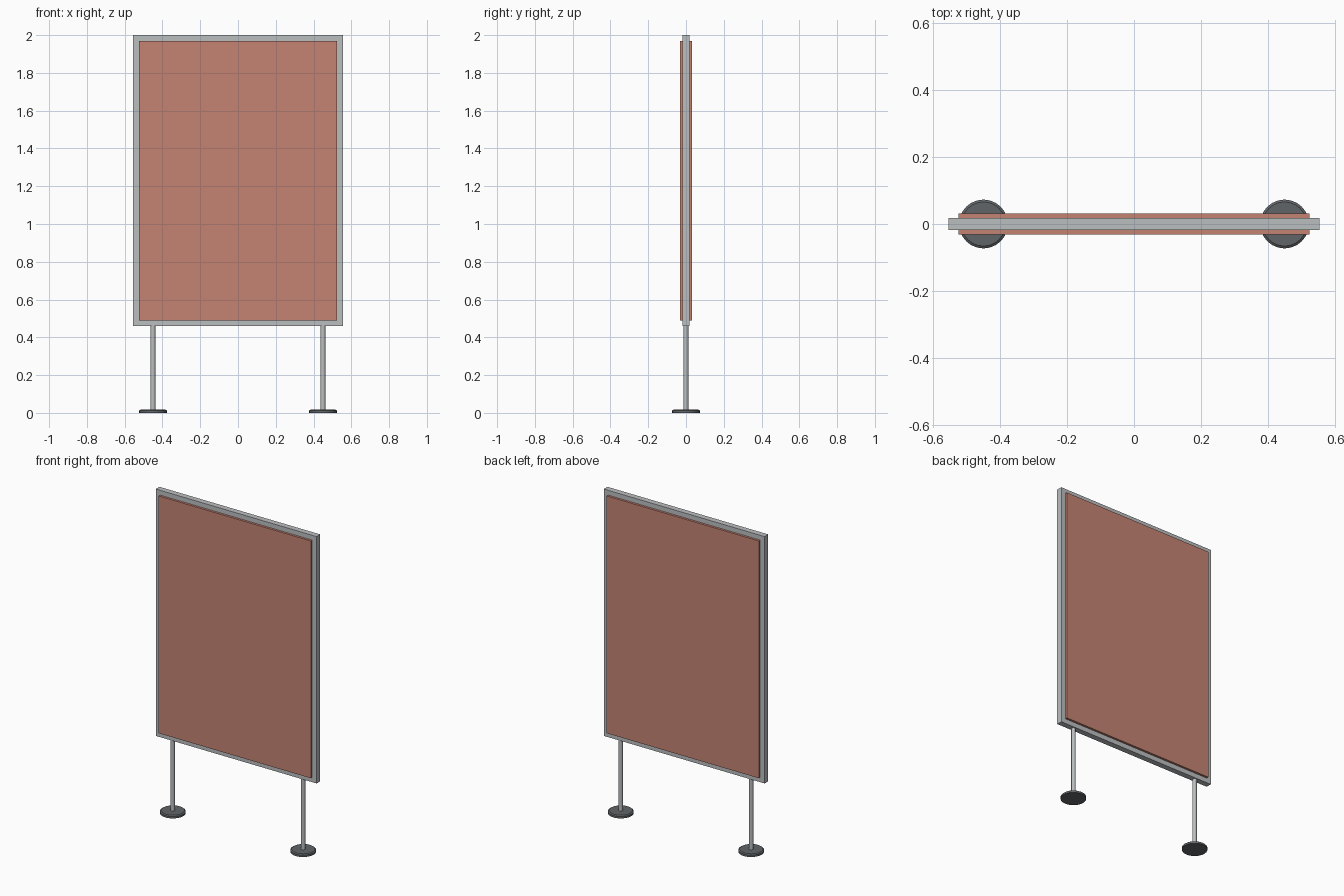
import bpy, bmesh
from mathutils import Matrix, Vector

if "Cube" in bpy.data.objects:
    bpy.data.objects.remove(bpy.data.objects["Cube"])


def material(name, color):
    m = bpy.data.materials.new(name)
    m.diffuse_color = (*color, 1)
    m.use_nodes = True
    m.node_tree.nodes["Principled BSDF"].inputs["Base Color"].default_value = m.diffuse_color
    return m


def add_object(name, bm, mat=None):
    bmesh.ops.recalc_face_normals(bm, faces=bm.faces)
    me = bpy.data.meshes.new(name)
    bm.to_mesh(me)
    bm.free()
    ob = bpy.data.objects.new(name, me)
    bpy.context.collection.objects.link(ob)
    if mat:
        me.materials.append(mat)
    return ob


def lathe(name, profile, x, sides, mat):
    """Closed turned solid from (radius, z) rings, with smooth sides."""
    bm = bmesh.new()
    rings = []
    for r, z in profile:
        ret = bmesh.ops.create_circle(bm, segments=sides, radius=r,
                                      matrix=Matrix.Translation((x, 0, z)))
        rings.append(ret["verts"])
    for a, b in zip(rings, rings[1:]):
        for i in range(sides):
            j = (i + 1) % sides
            bm.faces.new((a[i], a[j], b[j], b[i]))
    bm.faces.new(rings[0])
    bm.faces.new(rings[-1])
    ob = add_object(name, bm, mat)
    bpy.context.view_layer.objects.active = ob
    ob.select_set(True)
    bpy.ops.object.shade_smooth_by_angle()
    ob.select_set(False)


panel_mat = material("terracotta", (0.56, 0.23, 0.17))
metal_mat = material("light_metal", (0.5, 0.52, 0.53))
dark_mat = material("dark_metal", (0.12, 0.13, 0.14))

MID = 1.23  # centre height of the board

# Rectangular frame: mitred ring with a square section
bm = bmesh.new()
corners = [(-1, -1), (1, -1), (1, 1), (-1, 1)]
section = [(0.555, 0.77, -0.018), (0.555, 0.77, 0.018),
           (0.525, 0.74, 0.018), (0.525, 0.74, -0.018)]
loops = [[bm.verts.new((sx * hx, y, MID + sz * hz)) for hx, hz, y in section]
         for sx, sz in corners]
for i in range(4):
    a, b = loops[i], loops[(i + 1) % 4]
    for k in range(4):
        n = (k + 1) % 4
        bm.faces.new((a[k], b[k], b[n], a[n]))
add_object("frame", bm, metal_mat)

# Display panel, standing proud of the frame on both faces
bm = bmesh.new()
bmesh.ops.create_cube(bm, size=1, matrix=Matrix.Translation((0, 0, MID))
                      @ Matrix.Diagonal(Vector((1.05, 0.064, 1.48, 1))))
add_object("panel", bm, panel_mat)

# Legs and round feet
for side, x in (("left", -0.45), ("right", 0.45)):
    lathe(side + "_leg", [(0.0125, 0.01), (0.0125, 0.47)], x, 16, metal_mat)
    lathe(side + "_foot", [(0.073, 0), (0.073, 0.012), (0.066, 0.017)],
          x, 24, dark_mat)
